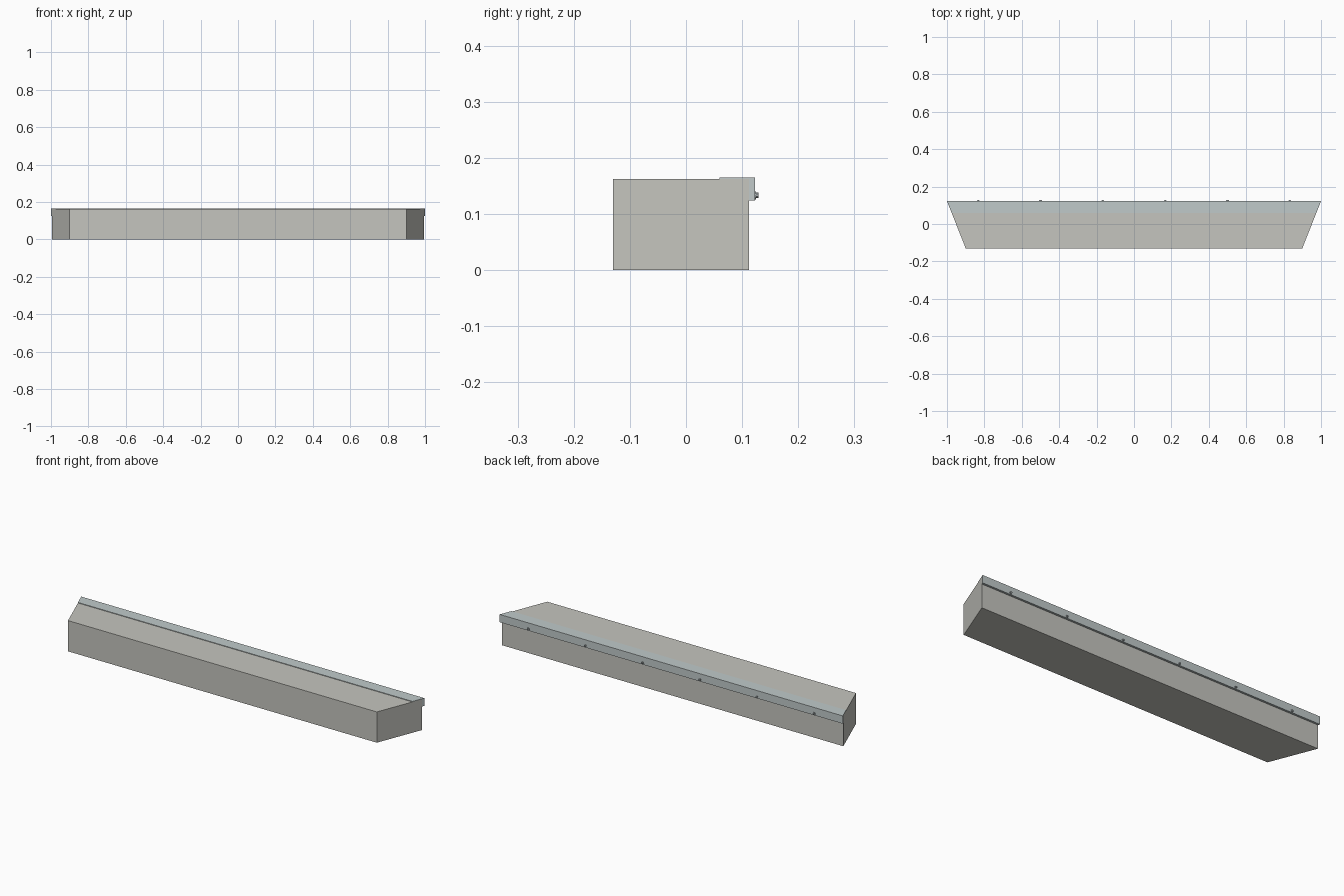
import bpy, bmesh, math
from mathutils import Matrix

if "Cube" in bpy.data.objects:
    bpy.data.objects.remove(bpy.data.objects["Cube"])

Y_FRONT, Y_BODY, Y_NOSE = -0.13, 0.112, 0.123


def material(name, rgb):
    m = bpy.data.materials.new(name)
    m.diffuse_color = (*rgb, 1)
    m.use_nodes = True
    m.node_tree.nodes["Principled BSDF"].inputs["Base Color"].default_value = m.diffuse_color
    return m


def finish(name, bm, mat):
    bmesh.ops.recalc_face_normals(bm, faces=bm.faces)
    me = bpy.data.meshes.new(name)
    bm.to_mesh(me)
    bm.free()
    me.materials.append(mat)
    ob = bpy.data.objects.new(name, me)
    bpy.context.collection.objects.link(ob)
    return ob


def half_width(y):
    # mitred ends: 0.9 at the front, 1.0 at the back
    return 0.9 + 0.1 * (y - Y_FRONT) / (Y_NOSE - Y_FRONT)


def mitred_bar(name, profile, mat):
    # sweep a (y, z) profile along x between the mitred ends
    bm = bmesh.new()
    left = [bm.verts.new((-half_width(y), y, z)) for y, z in profile]
    right = [bm.verts.new((half_width(y), y, z)) for y, z in profile]
    n = len(profile)
    for i in range(n):
        j = (i + 1) % n
        bm.faces.new((left[i], left[j], right[j], right[i]))
    bm.faces.new(left)
    bm.faces.new(right[::-1])
    return finish(name, bm, mat)


concrete = material("concrete", (0.56, 0.56, 0.52))
steel = material("steel", (0.53, 0.59, 0.59))
dark_steel = material("dark_steel", (0.38, 0.42, 0.43))

# Concrete step block
mitred_bar("step_block", [(Y_FRONT, 0), (Y_BODY, 0), (Y_BODY, 0.162),
                          (Y_FRONT, 0.162)], concrete)

# L-shaped metal edge strip
mitred_bar("edge_strip", [(0.06, 0.162), (Y_BODY, 0.162), (Y_BODY, 0.124),
                          (Y_NOSE, 0.124), (Y_NOSE, 0.165), (0.06, 0.165)], steel)

# Bolts: washer and hexagonal head
for i in range(6):
    x = (i - 2.5) / 3
    bm = bmesh.new()
    for radius, y0, y1, sides in ((0.007, 0.122, 0.125, 12), (0.0048, 0.124, 0.129, 6)):
        bmesh.ops.create_cone(
            bm, cap_ends=True, segments=sides, radius1=radius, radius2=radius,
            depth=y1 - y0,
            matrix=Matrix.Translation((x, (y0 + y1) / 2, 0.133))
            @ Matrix.Rotation(math.pi / 2, 4, 'X'))
    finish(f"bolt_{i + 1}", bm, dark_steel)
